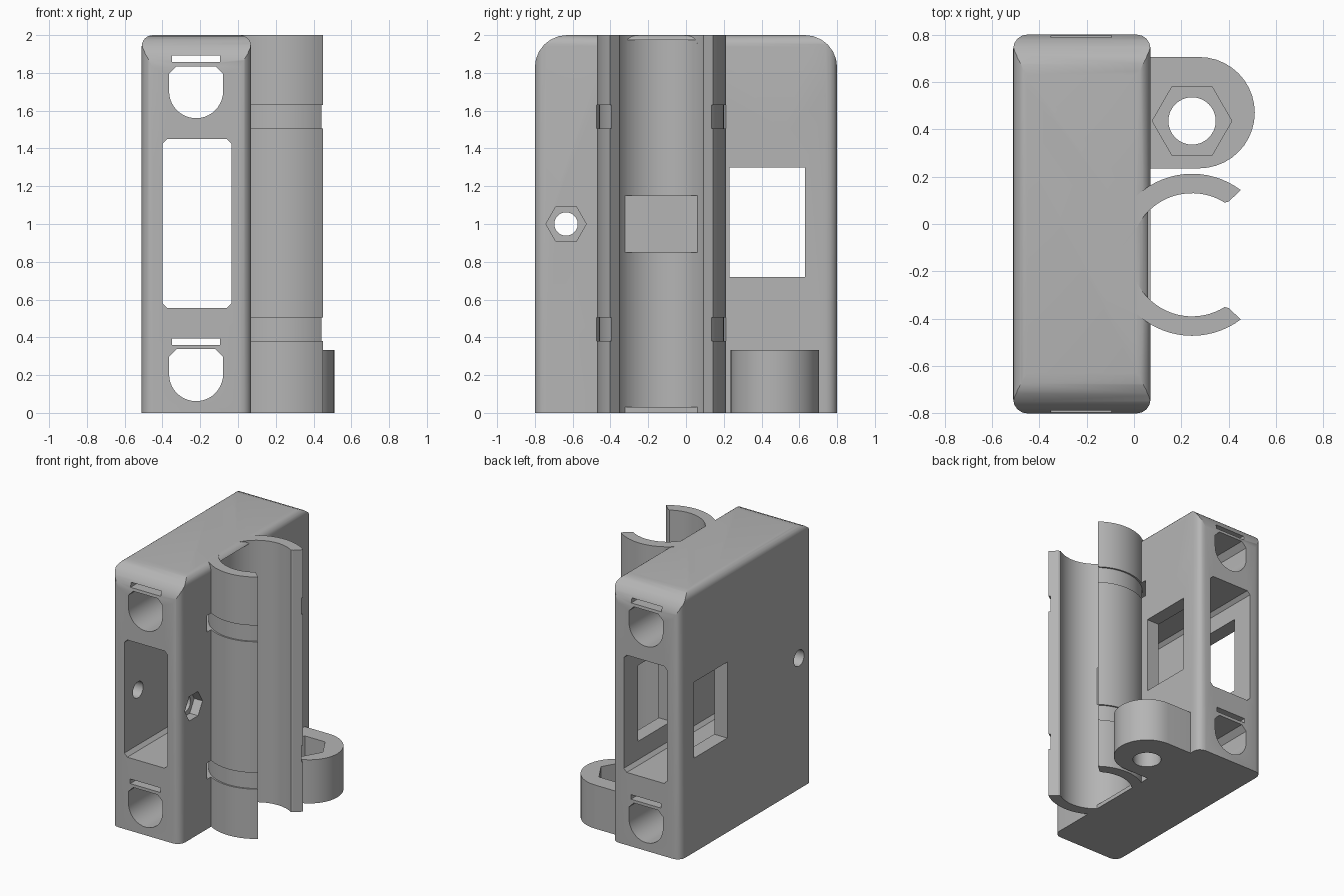
import bpy, bmesh
from math import cos, sin, radians

cube = bpy.data.objects.get("Cube")
if cube:
    bpy.data.objects.remove(cube, do_unlink=True)

grey = bpy.data.materials.new("plain_grey")
grey.use_nodes = True
colour = (0.46, 0.46, 0.46, 1)
grey.diffuse_color = colour
grey.node_tree.nodes["Principled BSDF"].inputs["Base Color"].default_value = colour


def prism(name, pts, axis, lo, hi):
    """Extrude a flat outline along one axis."""
    place = {"x": lambda p, d: (d, p[0], p[1]),
             "y": lambda p, d: (p[0], d, p[1]),
             "z": lambda p, d: (p[0], p[1], d)}[axis]
    bm = bmesh.new()
    low = [bm.verts.new(place(p, lo)) for p in pts]
    high = [bm.verts.new(place(p, hi)) for p in pts]
    bm.faces.new(low)
    bm.faces.new(high)
    n = len(pts)
    for i in range(n):
        j = (i + 1) % n
        bm.faces.new((low[i], low[j], high[j], high[i]))
    bmesh.ops.recalc_face_normals(bm, faces=bm.faces)
    mesh = bpy.data.meshes.new(name)
    bm.to_mesh(mesh)
    bm.free()
    mesh.materials.append(grey)
    ob = bpy.data.objects.new(name, mesh)
    bpy.context.collection.objects.link(ob)
    return ob


def combine(target, other, operation):
    """Apply a boolean and remove the helper."""
    mod = target.modifiers.new("combine", "BOOLEAN")
    mod.operation, mod.object, mod.solver = operation, other, "EXACT"
    bpy.context.view_layer.objects.active = target
    bpy.ops.object.modifier_apply(modifier=mod.name)
    bpy.data.objects.remove(other, do_unlink=True)


def cut(target, *args):
    combine(target, prism("cutter", *args), "DIFFERENCE")


def arc(cx, cy, r, a, b, steps):
    return [(cx + r * cos(radians(a + (b - a) * i / steps)),
             cy + r * sin(radians(a + (b - a) * i / steps))) for i in range(steps + 1)]


def circle(cx, cy, r, n=48, turn=0):
    return arc(cx, cy, r, turn, turn + 360, n)[:-1]


def rect(a0, a1, b0, b1, c=0):
    """Rectangle, with optional chamfered corners."""
    if not c:
        return [(a0, b0), (a1, b0), (a1, b1), (a0, b1)]
    return [(a0 + c, b0), (a1 - c, b0), (a1, b0 + c), (a1, b1 - c),
            (a1 - c, b1), (a0 + c, b1), (a0, b1 - c), (a0, b0 + c)]


def arch(a, r, top):
    """Outline with a flat base and rounded upper corners."""
    lo, hi = a
    return ([(lo, 0), (hi, 0)] + arc(hi - r, top - r, r, 0, 90, 6)
            + arc(lo + r, top - r, r, 90, 180, 6))


# Main case: plan, side and front outlines intersected
L, R, Y, TOP = -0.51, 0.07, 0.8, 2.0
r = 0.06
plan = (arc(R - r, Y - r, r, 0, 90, 4) + arc(L + r, Y - r, r, 90, 180, 4)
        + arc(L + r, r - Y, r, 180, 270, 4) + arc(R - r, r - Y, r, 270, 360, 4))
body = prism("holder_body", plan, "z", 0, TOP)
combine(body, prism("side_outline", arch((-Y, Y), 0.17, TOP), "x", -1, 1), "INTERSECT")
combine(body, prism("front_outline", arch((L, R), 0.06, TOP), "y", -1, 1), "INTERSECT")

# Tube bore in the case, leaving thin end lips and a middle pad
CX, CY = 0.245, -0.13
for z0, z1 in ((0.03, 0.85), (1.15, 1.975)):
    cut(body, circle(CX, CY, 0.26, 64), "z", z0, z1)

# Open tube clip
clip = (arc(CX, CY, 0.342, 53, 307, 48) + [(0.40, -0.355)]
        + arc(CX, CY, 0.26, 302, 58, 48) + [(0.40, 0.095)])
combine(body, prism("tube_clip", clip, "z", 0, TOP), "UNION")

# Strap grooves around the clip and through the case
for z0, z1 in ((0.38, 0.505), (1.505, 1.63)):
    band = prism("strap_band", circle(CX, CY, 0.385, 64), "z", z0, z1)
    cut(band, circle(CX, CY, 0.33, 64), "z", z0 - 0.1, z1 + 0.1)
    combine(body, band, "DIFFERENCE")

# Mounting lug with a nut pocket
LX, LY = 0.245, 0.435
lug = [(0, 0.235), (0.275, 0.235)] + arc(0.275, 0.47, 0.235, -90, 90, 20)[1:] + [(0, 0.705)]
combine(body, prism("mounting_lug", lug, "z", 0, 0.333), "UNION")
cut(body, circle(LX, LY, 0.168, 6), "z", 0.16, 0.5)
cut(body, circle(LX, LY, 0.1, 32), "z", -0.1, 0.5)

# Lengthwise openings: centre passage, cable holes and slots
cut(body, rect(-0.40, -0.035, 0.555, 1.45, 0.025), "y", -1, 1)
HX, HR = -0.222, 0.143
for base, slot in ((0.062, 0.36), (1.56, 1.857)):
    top = base + 0.275
    hole = arc(HX, base + HR, HR, 180, 360, 20) + [
        (HX + HR, top - 0.04), (HX + HR - 0.04, top),
        (HX - HR + 0.04, top), (HX - HR, top - 0.04)]
    cut(body, hole, "y", -1, 1)
    cut(body, rect(-0.35, -0.095, slot, slot + 0.035), "y", -1, 1)

# Crosswise window and bolt hole with nut recess
cut(body, rect(0.23, 0.63, 0.72, 1.30), "x", -1, 1)
cut(body, circle(-0.635, 1.0, 0.062, 24), "x", -1, 1)
cut(body, circle(-0.635, 1.0, 0.107, 6), "x", 0.0, 0.3)

# Smooth curves, sharp edges
bpy.ops.object.select_all(action="DESELECT")
body.select_set(True)
bpy.context.view_layer.objects.active = body
bpy.ops.object.shade_smooth_by_angle(angle=radians(25))
